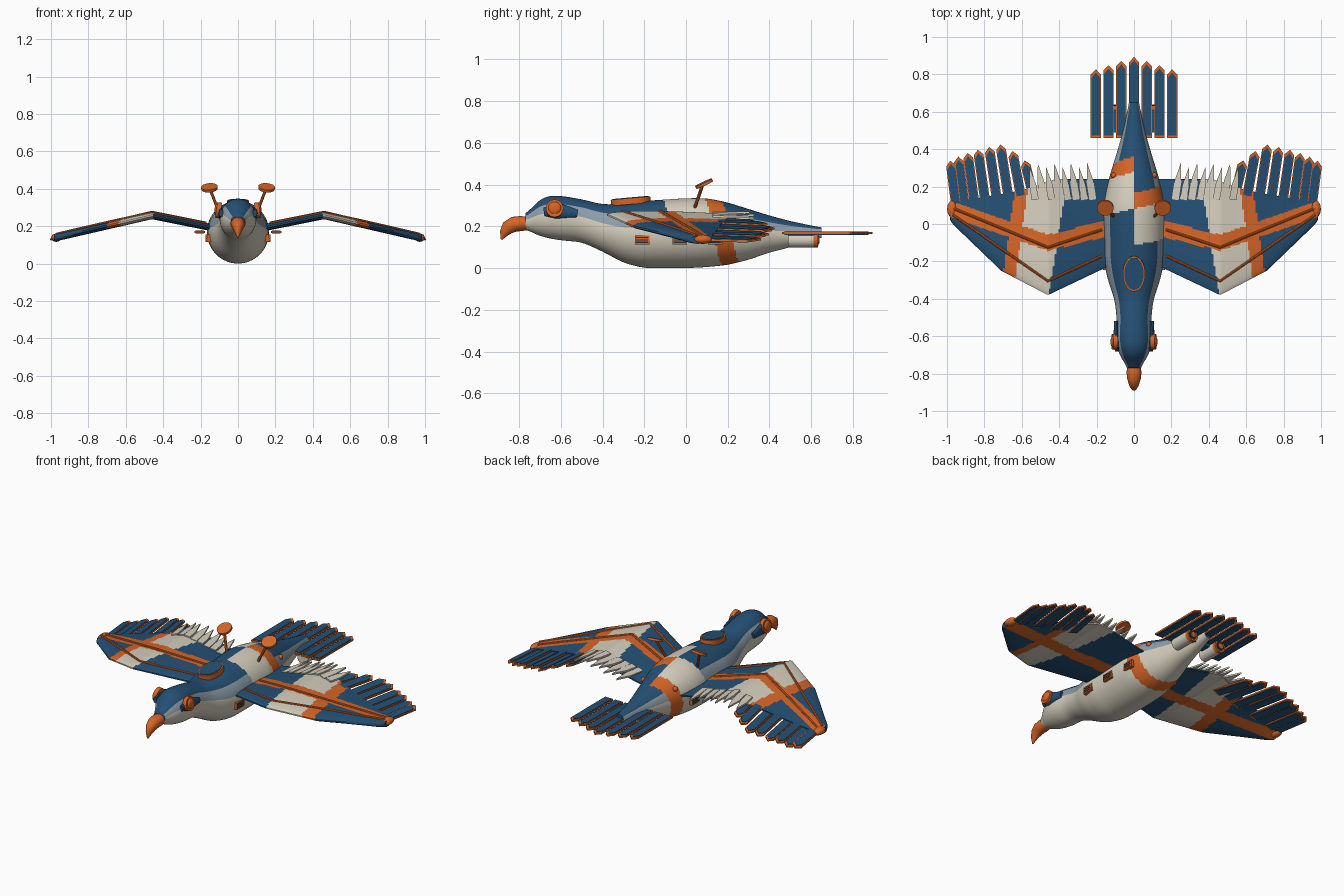
import bpy, bmesh, math
from mathutils import Vector, Matrix

if "Cube" in bpy.data.objects:
    bpy.data.objects.remove(bpy.data.objects["Cube"])

BLUE, CREAM, ORANGE, GREY, NAVY = range(5)
COLOURS = [("blue", (.018, .08, .175)), ("cream", (.66, .62, .51)), ("orange", (.68, .13, .02)),
           ("blue_grey", (.27, .34, .40)), ("navy", (.010, .032, .065))]
MATS = []
for n, c in COLOURS:
    m = bpy.data.materials.new(n)
    m.diffuse_color = (*c, 1)
    m.use_nodes = True
    m.node_tree.nodes["Principled BSDF"].inputs["Base Color"].default_value = m.diffuse_color
    MATS.append(m)


def finish(name, bm, angle=35):
    bmesh.ops.recalc_face_normals(bm, faces=bm.faces[:])
    me = bpy.data.meshes.new(name)
    bm.to_mesh(me)
    bm.free()
    for m in MATS:
        me.materials.append(m)
    ob = bpy.data.objects.new(name, me)
    bpy.context.collection.objects.link(ob)
    bpy.ops.object.select_all(action='DESELECT')
    ob.select_set(True)
    bpy.context.view_layer.objects.active = ob
    bpy.ops.object.shade_smooth_by_angle(angle=math.radians(angle))
    return ob


def lerp(pts, x):
    for (a, *p), (b, *q) in zip(pts, pts[1:]):
        if x <= b:
            k = max(0, (x - a) / (b - a))
            return [u + (v - u) * k for u, v in zip(p, q)]
    return list(pts[-1][1:])


def smooth(pts, x, r=.035):
    # rounded linear interpolation: average over a small window
    s = [lerp(pts, x + r * k / 4) for k in range(-4, 5)]
    return [sum(c) / 9 for c in zip(*s)]


def loft(bm, rings, mat):
    vs = [[bm.verts.new(p) for p in r] for r in rings]
    n = len(vs[0])
    for i in range(len(vs) - 1):
        for j in range(n):
            k = (j + 1) % n
            f = bm.faces.new((vs[i][j], vs[i][k], vs[i + 1][k], vs[i + 1][j]))
            f.material_index = mat(i, j) if callable(mat) else mat
    for r, i in ((vs[0], 0), (vs[-1], len(vs) - 2)):
        bm.faces.new(r).material_index = mat(i, 0) if callable(mat) else mat


def sweep(bm, path, sizes, mat, n=12):
    path = [Vector(p) for p in path]
    rings = []
    for i, p in enumerate(path):
        t = (path[min(i + 1, len(path) - 1)] - path[max(i - 1, 0)]).normalized()
        side = t.cross(Vector((0, 0, 1))).normalized()
        up = side.cross(t)
        a, b = sizes[i] if isinstance(sizes, list) else (sizes, sizes)
        rings.append([p + side * a * math.cos(2 * math.pi * j / n) + up * b * math.sin(2 * math.pi * j / n)
                      for j in range(n)])
    loft(bm, rings, mat)


def paint(ret, mat):
    for v in ret['verts']:
        for f in v.link_faces:
            f.material_index = mat


def place(loc, axis, size):
    q = Vector((0, 0, 1)).rotation_difference(Vector(axis)).to_matrix().to_4x4()
    return Matrix.Translation(loc) @ q @ Matrix.Diagonal((*size, 1))


def drum(bm, loc, axis, size, mat, n=32):
    paint(bmesh.ops.create_cone(bm, cap_ends=True, segments=n, radius1=1, radius2=1, depth=1,
                                matrix=place(loc, axis, size)), mat)


def ball(bm, loc, size, mat):
    paint(bmesh.ops.create_uvsphere(bm, u_segments=24, v_segments=12, radius=1,
                                    matrix=place(loc, (0, 0, 1), size)), mat)


def box(bm, loc, size, mat):
    paint(bmesh.ops.create_cube(bm, size=1, matrix=place(loc, (0, 0, 1), size)), mat)


def plate(bm, pts, zf, off, th, mat):
    top = [bm.verts.new((p.x, p.y, zf(p.x) + off + th / 2)) for p in pts]
    low = [bm.verts.new((p.x, p.y, zf(p.x) + off - th / 2)) for p in pts]
    n = len(pts)
    fs = [bm.faces.new(top), bm.faces.new(low[::-1])]
    fs += [bm.faces.new((top[i], low[i], low[(i + 1) % n], top[(i + 1) % n])) for i in range(n)]
    for f in fs:
        f.material_index = mat


def feather(bm, base, tip, w, point, zf, off, th, inner, rim=None):
    base, tip = Vector(base), Vector(tip)
    d = (tip - base).normalized()
    s = Vector((-d.y, d.x)) / 2
    layers = [(inner, w, 0, 0, th)] if rim is None else \
        [(rim, w, 0, 0, th), (inner, w * .84, .012, .018, th * 1.7)]
    for mat, ww, e0, e1, t in layers:
        a, b = base + d * e0, tip - d * e1
        plate(bm, [a - s * ww, b - d * point - s * ww, b, b - d * point + s * ww, a + s * ww], zf, off, t, mat)


# Body: y, top z, bottom z, half width
PROFILE = [(-.77, .25, .19, .03), (-.73, .305, .165, .062), (-.67, .347, .145, .09), (-.6, .347, .133, .10),
           (-.5, .33, .125, .092), (-.4, .305, .08, .105), (-.3, .308, .025, .14), (-.2, .322, .0, .161),
           (0, .335, .0, .166), (.1, .335, .005, .166), (.2, .315, .015, .147), (.3, .283, .04, .117),
           (.4, .252, .075, .086), (.5, .225, .1, .058), (.66, .192, .15, .024)]
SEG, RINGS = 64, 143
ring_y = [-.77 + .01 * i for i in range(RINGS)]


def body_point(y, a):
    top, low, w = smooth(PROFILE, y)
    return Vector((w * math.sin(a), y, (top + low) / 2 + (top - low) / 2 * math.cos(a)))


def body_colour(i, j):
    y, t = ring_y[i] + .005, (j + .5) / SEG
    band = .125 + .195 * t              # orange band spirals round the body
    if abs(y - band) < .042:
        return ORANGE
    deg = min(t, 1 - t) * 360
    if deg > 80 or band - .24 < y < band:
        return CREAM
    return BLUE if deg < 50 else GREY


bm = bmesh.new()
loft(bm, [[body_point(y, 2 * math.pi * j / SEG) for j in range(SEG)] for y in ring_y], body_colour)
finish("body", bm, 60)

# Hooked beak
bm = bmesh.new()
sweep(bm, [(0, -.75, .213), (0, -.79, .214), (0, -.825, .21), (0, -.855, .193), (0, -.872, .168), (0, -.884, .137)],
      [(.032, .03), (.04, .036), (.037, .037), (.028, .033), (.017, .022), (.003, .004)], ORANGE, 20)
finish("beak", bm, 60)

# Oval top hatch
bm = bmesh.new()
drum(bm, (0, -.265, .321), (0, -.09, 1), (.06, .095, .03), ORANGE, 40)
drum(bm, (0, -.265, .323), (0, -.09, 1), (.052, .086, .032), BLUE, 40)
finish("top_hatch", bm)

# Wing shape rules
LEAD = [(.13, -.225), (.165, -.24), (.46, -.38), (.71, -.25), (.97, .0), (1, .05)]
TRAIL = [(.13, .24), (.42, .24), (.6, .18), (1, .11)]
BAND = [(.13, -.02), (.46, -.10), (.98, .08)]


def wing_z(x):
    x = abs(x)
    return .197 + (x - .165) * .2 if x < .46 else .256 - (x - .46) * .23


def half_thick(x, y):
    a, b = lerp(LEAD, x)[0], lerp(TRAIL, x)[0]
    v = min(1, max(0, (y - a) / (b - a)))
    return .004 + .015 * math.sin(math.pi * v ** .6)


def wing_colour(x, y):
    if abs(y - lerp(BAND, x)[0]) < .043 or abs(x - .628 + .14 * y) < .034:
        return ORANGE
    return CREAM if .395 - .16 * y < x < .63 - .14 * y else BLUE


NX, NY = 84, 60
for s, side in ((-1, "left"), (1, "right")):
    # Wing panel
    bm = bmesh.new()
    sections, xs = [], [.13 + .855 * i / NX for i in range(NX + 1)]
    rows = list(range(NY + 1))
    ys = lambda x, v: lerp(LEAD, x)[0] + (lerp(TRAIL, x)[0] - lerp(LEAD, x)[0]) * v / NY
    order = [(v, 1) for v in rows] + [(v, -1) for v in rows[::-1]]
    for x in xs:
        sections.append([(s * x, ys(x, v), wing_z(x) + k * half_thick(x, ys(x, v))) for v, k in order])

    def rule(i, j):
        v = (order[j][0] + order[(j + 1) % len(order)][0]) / 2
        x = (xs[i] + xs[i + 1]) / 2
        return wing_colour(x, ys(x, v))
    loft(bm, sections, rule)
    finish(side + "_wing", bm)

    # Raised spars and wing tip joint
    bm = bmesh.new()
    for line in ([(.17, -.17), (.46, -.305), (.97, .05)], [(.17, -.03), (.46, -.125), (.97, .085)]):
        px = [.17, .26, .36, .46, .56, .66, .76, .86, .97]
        pts = [(x, lerp(line, x)[0]) for x in px]
        sweep(bm, [(s * x, y, wing_z(x) + half_thick(x, y) + .001) for x, y in pts], .007, ORANGE, 8)
    ball(bm, (s * .972, .08, wing_z(.972)), (.027, .045, .022), ORANGE)
    finish(side + "_wing_spars", bm)

    # Wing feathers
    bm = bmesh.new()
    for i, (x, y) in enumerate([(.585, .34), (.65, .39), (.715, .425), (.775, .412), (.835, .397),
                                (.89, .38), (.94, .36), (.982, .338)]):
        feather(bm, (s * (x - .06 + .004 * i), .09), (s * x, y), .052, .028, wing_z,
                -.008 + .006 * (i % 2), .009, BLUE, ORANGE)
    for i in range(8):
        x = .25 + i * .044
        feather(bm, (s * (x - .03), .13), (s * x, .325 - .02 * (i % 2)), .037, .10, wing_z,
                .008 + .004 * (i % 2), .01, CREAM)
    finish(side + "_wing_feathers", bm)

    # Eye with cheek plate
    bm = bmesh.new()
    sweep(bm, [(s * .09, -.68, .27), (s * .097, -.62, .277), (s * .094, -.52, .262)],
          [(.012, .02), (.014, .04), (.012, .018)], BLUE)
    drum(bm, (s * .104, -.63, .285), (s, 0, .15), (.042, .042, .025), ORANGE)
    ball(bm, (s * .112, -.63, .286), (.014, .032, .032), ORANGE)
    finish(side + "_eye", bm)

    # Dish on a slanted stalk
    bm = bmesh.new()
    sweep(bm, [(s * .10, .035, .27), (s * .15, .08, .40)], .008, ORANGE, 10)
    drum(bm, (s * .153, .087, .405), (s * .08, -.42, .9), (.044, .044, .014), ORANGE)
    finish(side + "_dish", bm)

    # Side vents with slats
    bm = bmesh.new()
    for y in (-.21, -.03, .14):
        x = smooth(PROFILE, y)[2] * .985
        box(bm, (s * x, y, .135), (.02, .07, .042), ORANGE)
        for k in (-1, 0, 1):
            box(bm, (s * (x + .002), y, .135 + k * .011), (.02, .058, .005), NAVY)
    finish(side + "_vents", bm)

    # Rivet on the back
    bm = bmesh.new()
    ball(bm, body_point(.26, s * 1.0), (.015, .015, .015), ORANGE)
    finish(side + "_back_rivet", bm)

    # Tail thruster
    bm = bmesh.new()
    drum(bm, (s * .1, .555, .135), (0, 1, 0), (.036, .036, .13), CREAM)
    for f in bm.faces:
        if f.normal.z > .6:
            f.material_index = BLUE
    drum(bm, (s * .1, .622, .135), (0, 1, 0), (.037, .037, .022), ORANGE)
    drum(bm, (s * .1, .632, .135), (0, 1, 0), (.027, .027, .006), NAVY)
    drum(bm, (s * .1, .634, .135), (0, 1, 0), (.016, .016, .01), ORANGE)
    box(bm, (s * .06, .55, .15), (.08, .06, .02), BLUE)
    finish(side + "_tail_thruster", bm)

# Tail fan
bm = bmesh.new()
for i in range(-3, 4):
    feather(bm, (i * .068, .46), (i * .068, .893 - .022 * abs(i)), .055, .028,
            lambda x: .168, 0, .01, BLUE, ORANGE)
finish("tail_feathers", bm)
